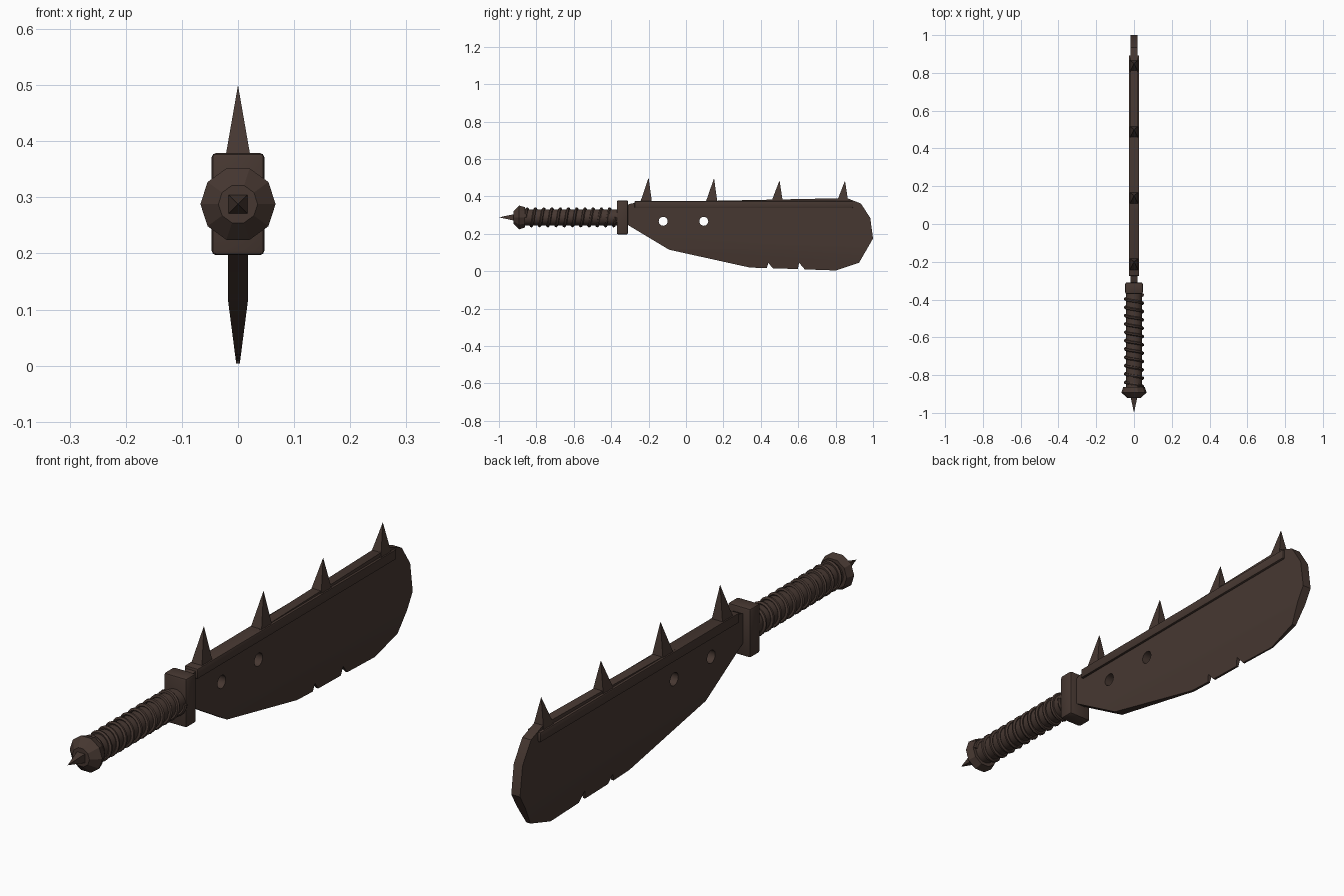
import bpy, bmesh, math
from mathutils import Matrix, Vector

if "Cube" in bpy.data.objects:
    bpy.data.objects.remove(bpy.data.objects["Cube"])

brown = bpy.data.materials.new("dark_brown_metal")
brown.use_nodes = True
COLOR = (0.062, 0.039, 0.031, 1)
brown.diffuse_color = COLOR
brown.node_tree.nodes["Principled BSDF"].inputs["Base Color"].default_value = COLOR

GRIP_Z = 0.288


def add_object(name, data, smooth=None):
    obj = bpy.data.objects.new(name, data)
    bpy.context.collection.objects.link(obj)
    data.materials.clear()
    data.materials.append(brown)
    if smooth:
        bpy.ops.object.select_all(action="DESELECT")
        obj.select_set(True)
        bpy.context.view_layer.objects.active = obj
        bpy.ops.object.shade_smooth_by_angle(angle=math.radians(smooth))
    return obj


def from_bmesh(name, bm, smooth=None):
    bmesh.ops.recalc_face_normals(bm, faces=bm.faces)
    mesh = bpy.data.meshes.new(name)
    bm.to_mesh(mesh)
    bm.free()
    return add_object(name, mesh, smooth)


def box(name, low, high, bevel):
    low, high = Vector(low), Vector(high)
    bm = bmesh.new()
    bmesh.ops.create_cube(bm, size=1, matrix=Matrix.Translation((low + high) / 2)
                          @ Matrix.Diagonal((*(high - low), 1)))
    bmesh.ops.bevel(bm, geom=bm.edges[:], offset=bevel, segments=2,
                    profile=0.5, affect="EDGES")
    return from_bmesh(name, bm, 35)


def pyramid(name, base, apex):
    bm = bmesh.new()
    corners = [bm.verts.new(p) for p in base]
    tip = bm.verts.new(apex)
    bm.faces.new(corners)
    for i in range(4):
        bm.faces.new((corners[i], corners[(i + 1) % 4], tip))
    return from_bmesh(name, bm)


def turned(name, profile, sides, smooth=None):
    """Closed solid of (y, radius) rings around the grip axis."""
    bm = bmesh.new()
    rings = []
    for y, r in profile:
        angles = [math.tau * i / sides for i in range(sides)]
        rings.append([bm.verts.new((r * math.cos(a), y, GRIP_Z + r * math.sin(a)))
                      for a in angles])
    for a, b in zip(rings, rings[1:]):
        for i in range(sides):
            j = (i + 1) % sides
            bm.faces.new((a[i], a[j], b[j], b[i]))
    bm.faces.new(rings[0])
    bm.faces.new(rings[-1])
    return from_bmesh(name, bm, smooth)


def poly_spline(curve, points, cyclic):
    spline = curve.splines.new("POLY")
    spline.points.add(len(points) - 1)
    for p, co in zip(spline.points, points):
        p.co = (*co, 1)
    spline.use_cyclic_u = cyclic


def curve_mesh(curve):
    """Turn a curve into a bmesh and drop the curve."""
    temp = bpy.data.objects.new("temp", curve)
    bpy.context.collection.objects.link(temp)
    bpy.context.view_layer.update()
    mesh = bpy.data.meshes.new_from_object(
        temp.evaluated_get(bpy.context.evaluated_depsgraph_get()))
    bm = bmesh.new()
    bm.from_mesh(mesh)
    bpy.data.objects.remove(temp)
    bpy.data.curves.remove(curve)
    bpy.data.meshes.remove(mesh)
    bmesh.ops.remove_doubles(bm, verts=bm.verts, dist=0.0001)
    return bm


# Blade: chipped outline with two round holes, thinning toward the cutting edge
outline = [(-0.33, 0.345), (-0.30, 0.36), (-0.26, 0.368), (0.86, 0.391), (0.935, 0.362),
           (0.985, 0.285), (1.0, 0.175), (0.925, 0.045), (0.80, 0.004),
           (0.635, 0.01), (0.605, 0.045), (0.598, 0.012), (0.465, 0.015),
           (0.44, 0.045), (0.432, 0.016), (0.34, 0.02), (-0.09, 0.115),
           (-0.31, 0.247), (-0.33, 0.25)]
HALF, TAPER_Z = 0.018, 0.118
curve = bpy.data.curves.new("blade_outline", "CURVE")
curve.dimensions = "2D"
curve.fill_mode = "BOTH"
curve.extrude = HALF
poly_spline(curve, [(y, z, 0) for y, z in outline], True)
for hole_y in (-0.122, 0.095):
    ring = [math.tau * i / 20 for i in range(20)]
    poly_spline(curve, [(hole_y + 0.024 * math.cos(a), 0.267 + 0.024 * math.sin(a), 0)
                        for a in ring], True)
bm = curve_mesh(curve)
for v in bm.verts:
    v.co = (v.co.z, v.co.x, v.co.y)
bmesh.ops.bisect_plane(bm, geom=bm.verts[:] + bm.edges[:] + bm.faces[:],
                       plane_co=(0, 0, TAPER_Z), plane_no=(0, 0, 1))
for v in bm.verts:
    if v.co.z < TAPER_Z:
        v.co.x *= 0.15 + 0.85 * v.co.z / TAPER_Z
from_bmesh("blade", bm, 30)

# Reinforcing strip along the spine, and its row of spikes
box("spine_strip", (-0.027, -0.275, 0.338), (0.027, 0.893, 0.375), 0.004)
for i, top in enumerate((0.5, 0.497, 0.486, 0.484)):
    y = -0.2 + 0.35 * i
    a, b, w, z = y - 0.045, y + 0.018, 0.023, 0.368
    pyramid(f"spine_spike_{i + 1}",
            [(-w, a, z), (w, a, z), (w, b, z), (-w, b, z)], (0, y, top))

# Guard, grip and pommel
box("guard", (-0.047, -0.37, 0.197), (0.047, -0.31, 0.379), 0.008)
turned("grip", [(-0.875, 0.043), (-0.36, 0.043)], 24, 35)
turned("pommel", [(-0.922, 0.035), (-0.892, 0.067), (-0.862, 0.057)], 10)
w = 0.018
pyramid("pommel_spike", [(x, -0.915, GRIP_Z + z) for x, z in
                         ((-w, -w), (w, -w), (w, w), (-w, w))], (0, -1, GRIP_Z))

# Wire wound around the grip
TURNS, STEPS = 11, 20
curve = bpy.data.curves.new("wire_path", "CURVE")
curve.dimensions = "3D"
curve.bevel_depth = 0.008
curve.bevel_resolution = 1
curve.use_fill_caps = True
path = []
for i in range(TURNS * STEPS + 1):
    t = math.tau * i / STEPS
    path.append((0.046 * math.cos(t), -0.86 + 0.485 * i / (TURNS * STEPS),
                 GRIP_Z + 0.046 * math.sin(t)))
poly_spline(curve, path, False)
from_bmesh("grip_wire", curve_mesh(curve), 50)
